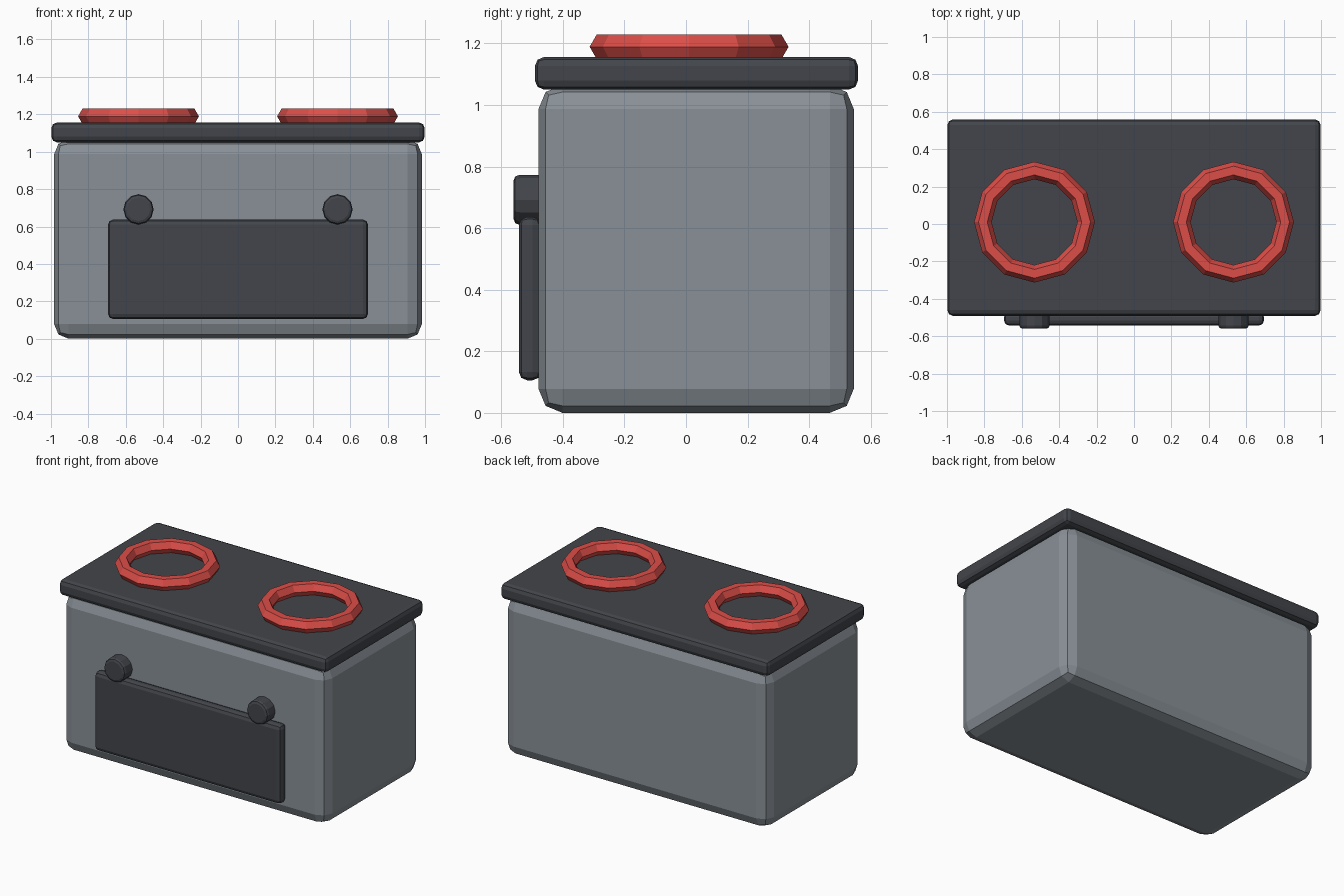
import bpy
import math

if "Cube" in bpy.data.objects:
    bpy.data.objects.remove(bpy.data.objects["Cube"])


def material(name, rgb):
    m = bpy.data.materials.new(name)
    m.diffuse_color = (*rgb, 1)
    m.use_nodes = True
    m.node_tree.nodes["Principled BSDF"].inputs["Base Color"].default_value = m.diffuse_color
    return m


steel = material("steel", (0.25, 0.28, 0.31))
dark = material("dark_enamel", (0.055, 0.06, 0.07))
red = material("hot_red", (0.72, 0.075, 0.065))


def finish(name, mat, bevel=0):
    ob = bpy.context.object
    ob.name = name
    ob.data.materials.append(mat)
    if bevel:
        mod = ob.modifiers.new("bevel", "BEVEL")
        mod.width = bevel
        mod.segments = 2
        mod.limit_method = "ANGLE"
        mod.angle_limit = math.radians(50)
    return ob


def box(name, lo, hi, mat, bevel):
    bpy.ops.mesh.primitive_cube_add(size=1, location=[(a + b) / 2 for a, b in zip(lo, hi)])
    bpy.context.object.scale = [b - a for a, b in zip(lo, hi)]
    bpy.ops.object.transform_apply(location=False, rotation=False, scale=True)
    return finish(name, mat, bevel)


# Oven body, cooktop slab and front door
box("oven_body", (-0.983, -0.479, 0), (0.983, 0.545, 1.065), steel, 0.078)
box("cooktop", (-0.998, -0.491, 1.05), (0.998, 0.559, 1.156), dark, 0.03)
box("oven_door", (-0.695, -0.543, 0.106), (0.695, -0.471, 0.637), dark, 0.027)

for side, x in (("left", -0.532), ("right", 0.532)):
    # Burner ring, its lower part sunk into the cooktop
    bpy.ops.mesh.primitive_torus_add(location=(x, 0.01, 1.189), major_radius=0.276,
                                     minor_radius=0.047, major_segments=12, minor_segments=6)
    finish(side + "_burner", red)
    # Control knob, its rear sunk into the body
    bpy.ops.mesh.primitive_cylinder_add(vertices=12, radius=0.081, depth=0.12,
                                        location=(x, -0.5, 0.692), rotation=(math.pi / 2, 0, 0))
    finish(side + "_knob", dark, 0.018)
